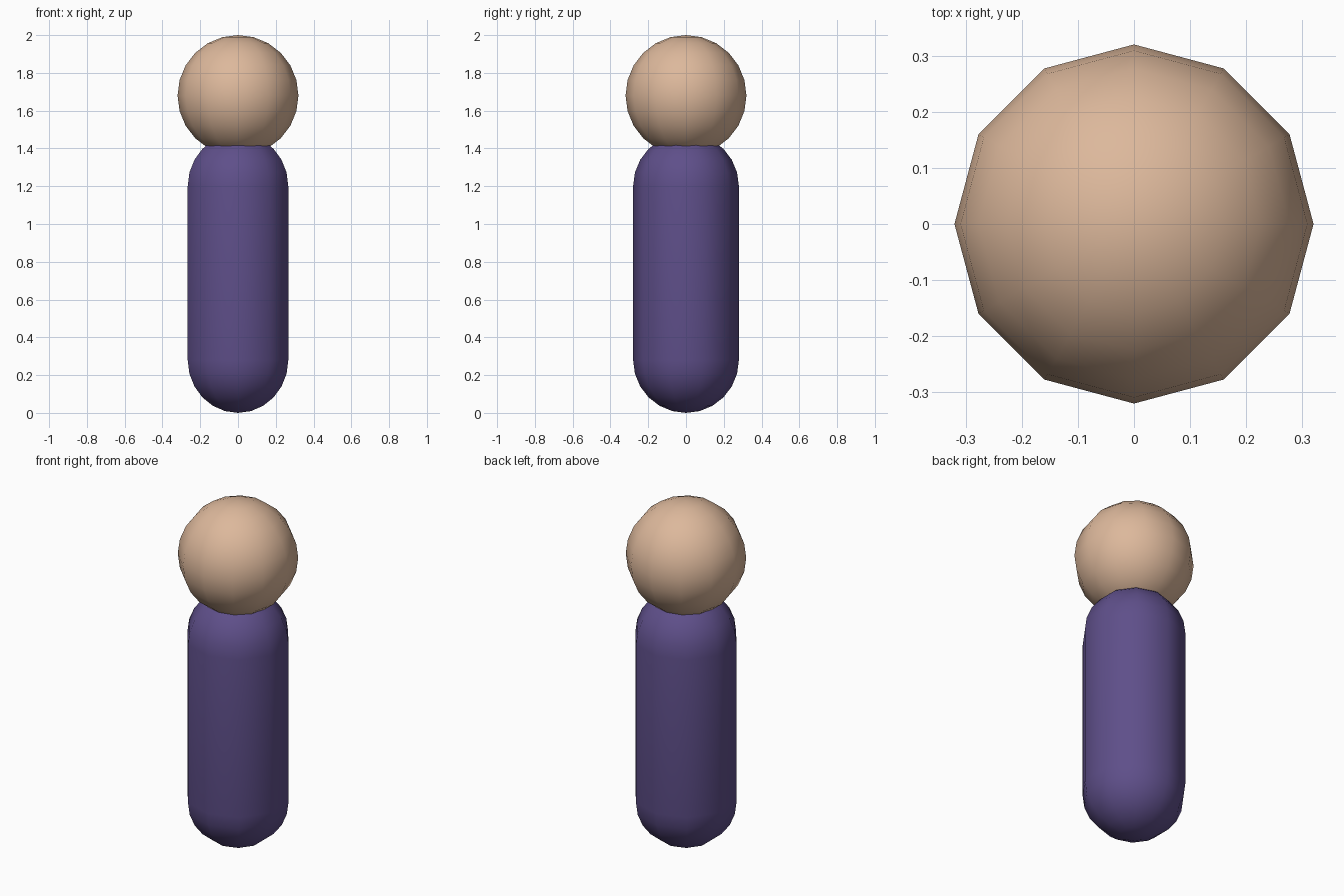
import bpy, bmesh
from math import sin, cos, pi

if "Cube" in bpy.data.objects:
    bpy.data.objects.remove(bpy.data.objects["Cube"])


def lathe(name, profile, sides, color):
    """Revolve (radius, z) points about z; radius 0 makes a pole. First vertex lies on +y."""
    bm = bmesh.new()
    rings = []
    for r, z in profile:
        if r < 1e-6:
            rings.append([bm.verts.new((0, 0, z))] * sides)
        else:
            angles = [pi / 2 + 2 * pi * i / sides for i in range(sides)]
            rings.append([bm.verts.new((r * cos(a), r * sin(a), z)) for a in angles])
    for lo, hi in zip(rings, rings[1:]):
        for i in range(sides):
            j = (i + 1) % sides
            corners = list(dict.fromkeys((lo[i], lo[j], hi[j], hi[i])))
            bm.faces.new(corners).smooth = True
    bmesh.ops.recalc_face_normals(bm, faces=bm.faces)
    mesh = bpy.data.meshes.new(name)
    bm.to_mesh(mesh)
    bm.free()
    mat = bpy.data.materials.new(name + "_color")
    mat.diffuse_color = (*color, 1)
    mat.use_nodes = True
    mat.node_tree.nodes["Principled BSDF"].inputs["Base Color"].default_value = mat.diffuse_color
    mesh.materials.append(mat)
    obj = bpy.data.objects.new(name, mesh)
    bpy.context.collection.objects.link(obj)
    return obj


def arc(radius, centre_z, start, end, steps):
    """Profile arc between two latitudes."""
    lats = [start + (end - start) * i / steps for i in range(steps + 1)]
    return [(radius * cos(t), centre_z + radius * sin(t)) for t in lats]


# Capsule body: two rounded caps joined by straight sides
body_profile = arc(0.28, 0.28, -pi / 2, 0, 6) + arc(0.28, 1.20, 0, pi / 2, 6)
lathe("body", body_profile, 10, (0.113, 0.078, 0.253))

# Round head, sunk slightly onto the body
lathe("head", arc(0.32, 1.68, -pi / 2, pi / 2, 12), 12, (0.72, 0.48, 0.33))
